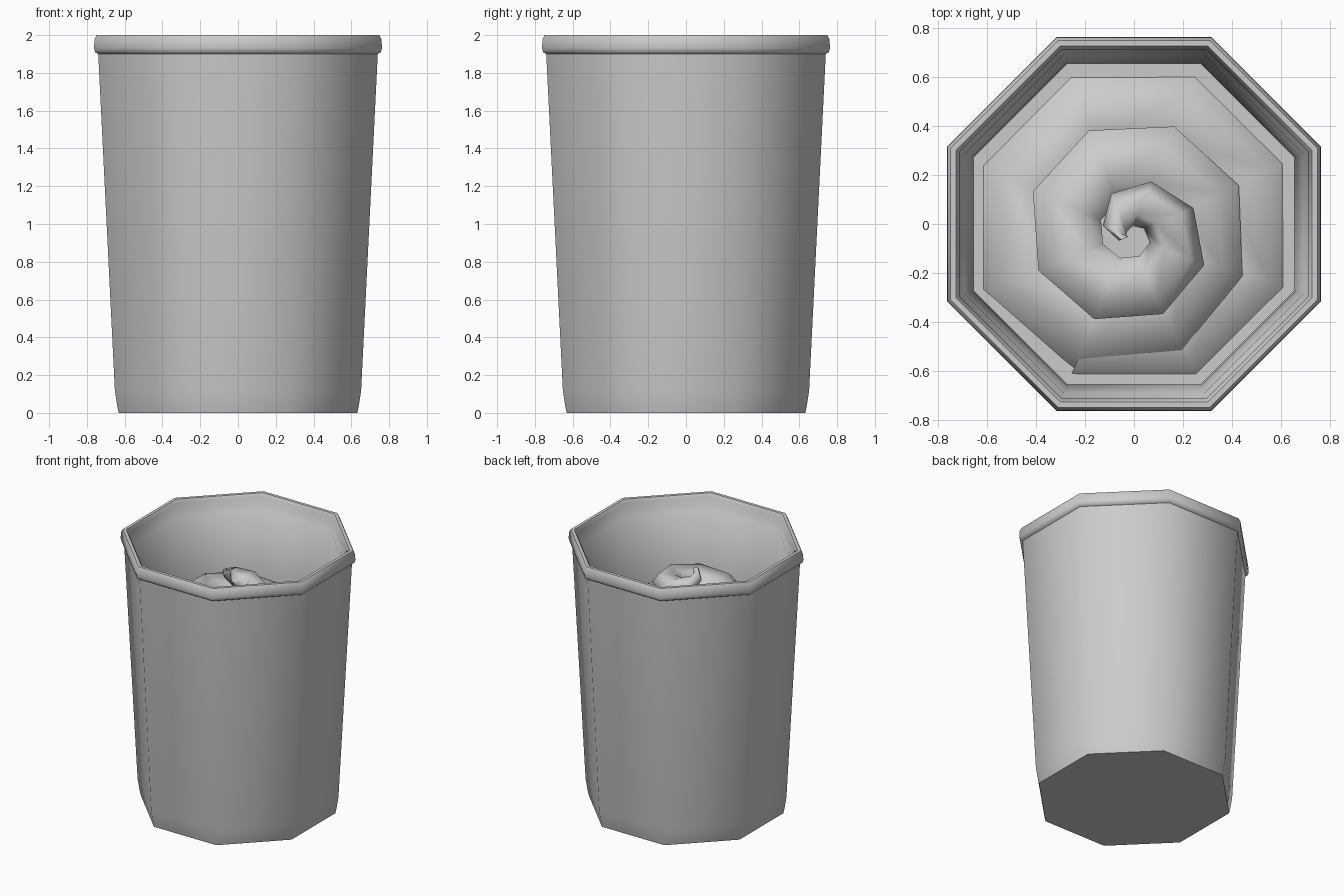
import bpy, bmesh, math
from math import sin, cos, pi, radians

if "Cube" in bpy.data.objects:
    bpy.data.objects.remove(bpy.data.objects["Cube"])

SIDES = 8
START = radians(247.5)


def finish(bm, name, angle):
    bmesh.ops.recalc_face_normals(bm, faces=bm.faces)
    me = bpy.data.meshes.new(name)
    bm.to_mesh(me)
    bm.free()
    ob = bpy.data.objects.new(name, me)
    bpy.context.collection.objects.link(ob)
    bpy.ops.object.select_all(action='DESELECT')
    ob.select_set(True)
    bpy.context.view_layer.objects.active = ob
    bpy.ops.object.shade_smooth_by_angle(angle=radians(angle))
    return ob


def skin(bm, rings):
    """Bridge successive closed rings and cap both ends."""
    vs = [[bm.verts.new(p) for p in r] for r in rings]
    for a, b in zip(vs, vs[1:]):
        n = len(a)
        for i in range(n):
            j = (i + 1) % n
            bm.faces.new((a[i], a[j], b[j], b[i]))
    bm.faces.new(vs[0])
    bm.faces.new(vs[-1])


def octagon(apothem, z):
    r = apothem / cos(pi / SIDES)
    return [(r * cos((i + .5) * 2 * pi / SIDES), r * sin((i + .5) * 2 * pi / SIDES), z)
            for i in range(SIDES)]


def lerp_keys(keys, t):
    for a, b in zip(keys, keys[1:]):
        if t <= b[0]:
            f = (t - a[0]) / (b[0] - a[0])
            return [p + (q - p) * f for p, q in zip(a[1:], b[1:])]
    return keys[-1][1:]


# Cup: outer wall, rolled rim, inner wall and floor (apothem, height)
profile = [(.632, 0), (.64, .04), (.652, .12), (.74, 1.9), (.757, 1.91), (.762, 1.93),
           (.76, 1.975), (.748, 2), (.725, 2), (.712, 1.975), (.708, 1.91),
           (.69, 1.89), (.66, 1.42), (.60, .1)]
bm = bmesh.new()
skin(bm, [octagon(r, z) for r, z in profile])
finish(bm, "cup", 50)

# Swirled filling: tapering tube coiling upward to the tip
# keys: turns, outer radius, tube radius, centre height
keys = [(0, .73, .22, 1.27), (.87, .68, .21, 1.33), (1.25, .49, .18, 1.43),
        (1.75, .43, .15, 1.52), (2.25, .33, .12, 1.62), (2.6, .20, .09, 1.68),
        (2.875, .04, .02, 1.77)]
rings = []
for k in range(24):
    t = k / SIDES
    out, tube, z = lerp_keys(keys, t)
    a = START + t * 2 * pi
    rc = out - tube
    f = t / 3
    cx, cy = -.025 * f, -.055 * f
    rings.append([(cx + cos(a) * (rc + tube * cos(b)), cy + sin(a) * (rc + tube * cos(b)),
                   z + tube * .75 * sin(b)) for b in (i * pi / 3 for i in range(6))])
bm = bmesh.new()
skin(bm, rings)
finish(bm, "swirl_filling", 70)

# Filling surface beneath the swirl
bm = bmesh.new()
bm.faces.new([bm.verts.new(p) for p in octagon(.655, 1.36)])
finish(bm, "filling_base", 30)
